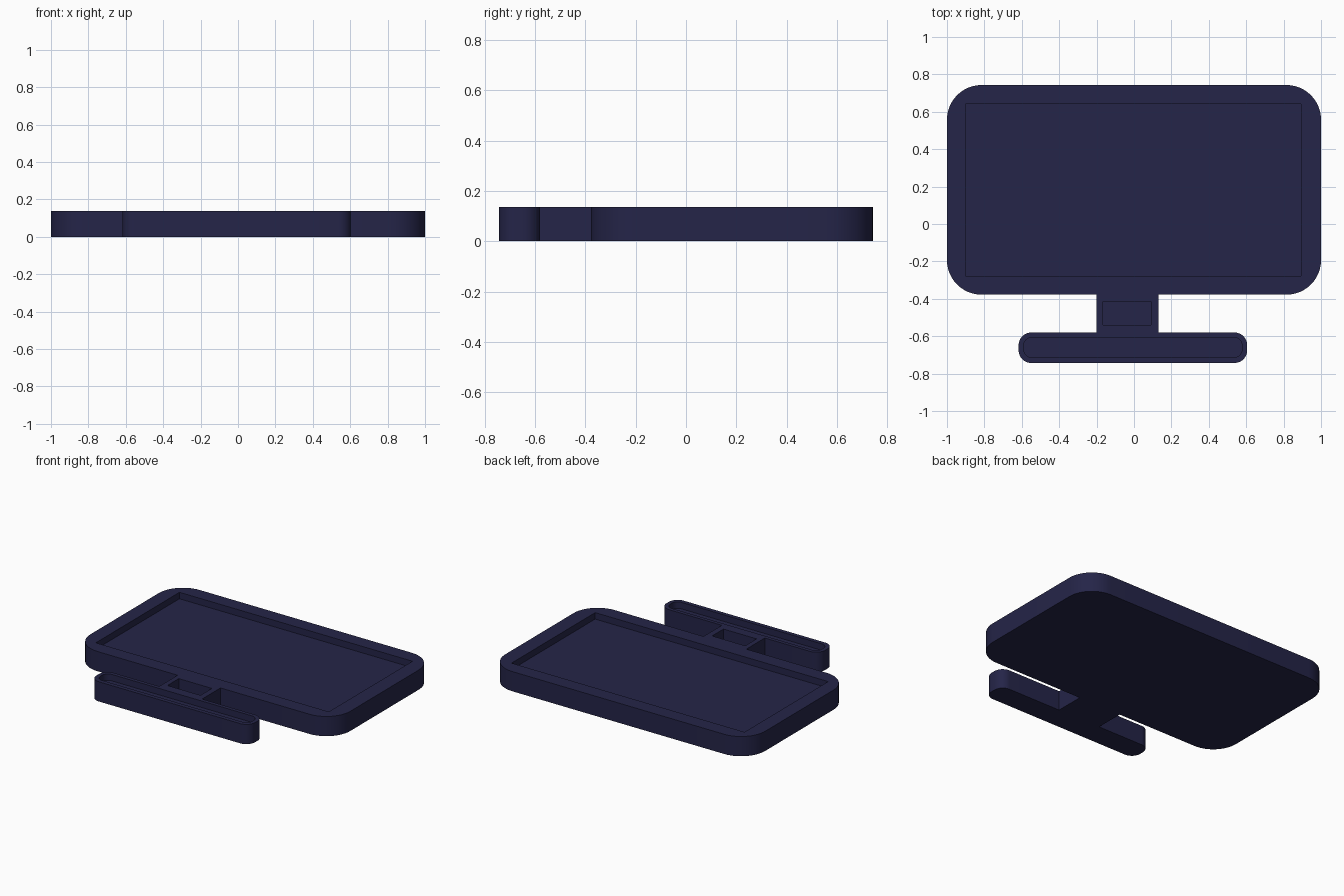
import bpy, bmesh, math

if "Cube" in bpy.data.objects:
    bpy.data.objects.remove(bpy.data.objects["Cube"])

HEIGHT = 0.137

navy = bpy.data.materials.new("dark navy")
navy.diffuse_color = (0.018, 0.018, 0.065, 1)
navy.use_nodes = True
navy.node_tree.nodes["Principled BSDF"].inputs["Base Color"].default_value = navy.diffuse_color


def rounded_rect(x0, x1, y0, y1, r, n):
    """Counter-clockwise outline with n + 1 points on every corner."""
    corners = [(x1 - r, y1 - r), (x0 + r, y1 - r), (x0 + r, y0 + r), (x1 - r, y0 + r)]
    pts = []
    for k, (cx, cy) in enumerate(corners):
        for i in range(n + 1):
            a = math.pi / 2 * (k + i / n)
            pts.append((cx + r * math.cos(a), cy + r * math.sin(a)))
    return pts


def tray(name, outer, r_out, inner, r_in, depth, n=12):
    """Upright slab with a recess sunk into its top face."""
    out, inn = rounded_rect(*outer, r_out, n), rounded_rect(*inner, r_in, n)
    bm = bmesh.new()
    levels = [(out, 0), (out, HEIGHT), (inn, HEIGHT), (inn, HEIGHT - depth)]
    rings = [[bm.verts.new((x, y, z)) for x, y in pts] for pts, z in levels]
    count = len(out)
    for a, b in zip(rings, rings[1:]):
        for i in range(count):
            j = (i + 1) % count
            bm.faces.new((a[i], a[j], b[j], b[i]))
    bm.faces.new(rings[0][::-1])
    bm.faces.new(rings[-1])
    # square corners collapse to single points
    bmesh.ops.remove_doubles(bm, verts=bm.verts, dist=1e-5)
    bmesh.ops.recalc_face_normals(bm, faces=bm.faces)
    mesh = bpy.data.meshes.new(name)
    bm.to_mesh(mesh)
    bm.free()
    mesh.materials.append(navy)
    obj = bpy.data.objects.new(name, mesh)
    bpy.context.collection.objects.link(obj)
    bpy.ops.object.select_all(action='DESELECT')
    obj.select_set(True)
    bpy.context.view_layer.objects.active = obj
    bpy.ops.object.shade_smooth_by_angle(angle=math.radians(30))


# Display body with square-cornered screen recess
tray("screen_body", (-1, 1, -0.378, 0.743), 0.185,
     (-0.9, 0.893, -0.277, 0.642), 0, 0.045)
# Neck between display and base, with a deep pocket
tray("neck", (-0.2, 0.13, -0.58, -0.378), 0,
     (-0.165, 0.09, -0.54, -0.415), 0, 0.09)
# Rounded foot with a rounded groove
tray("base", (-0.617, 0.605, -0.743, -0.58), 0.068,
     (-0.59, 0.578, -0.714, -0.606), 0.045, 0.045)
